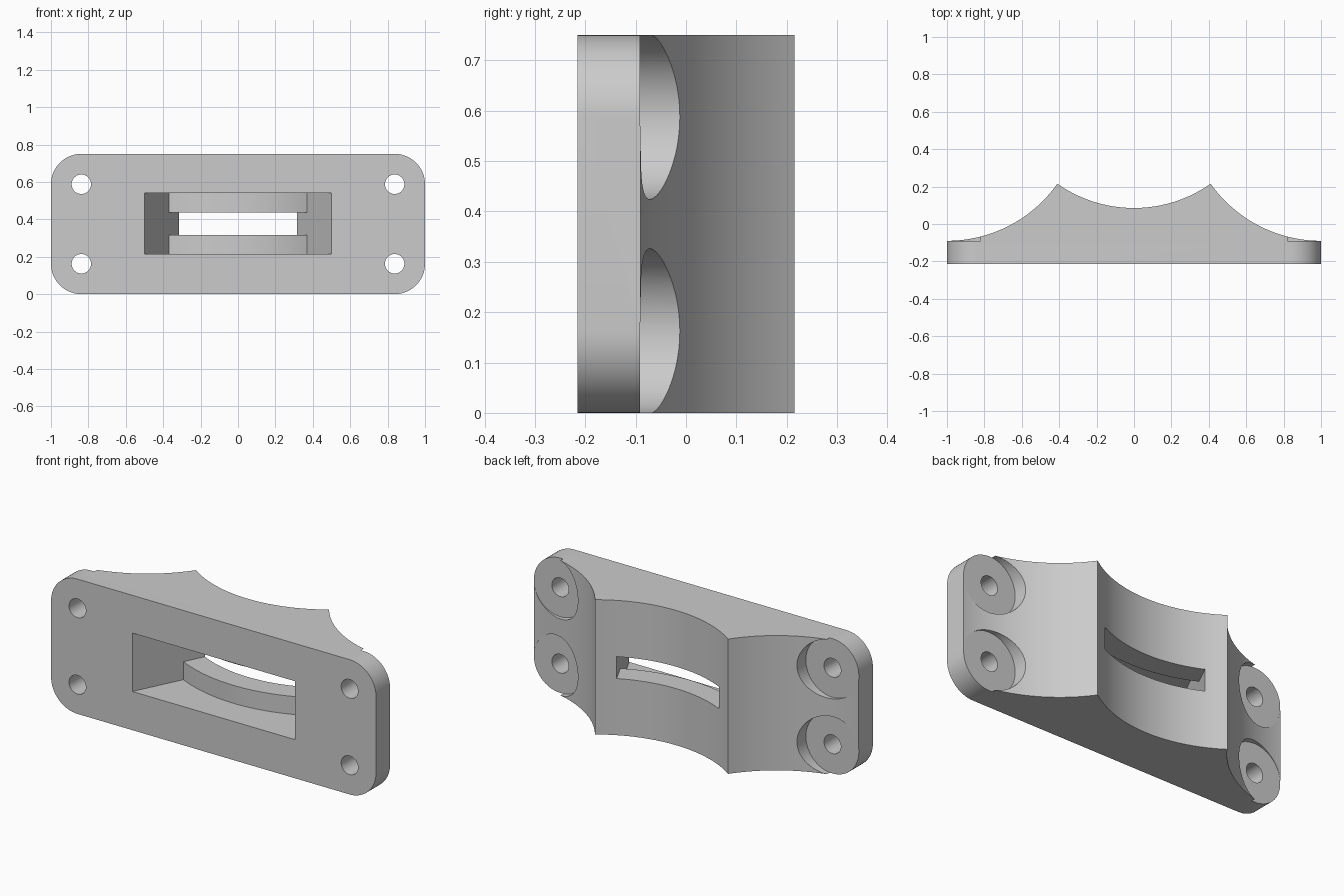
import bpy, bmesh, math
from mathutils import Vector

cube = bpy.data.objects.get("Cube")
if cube:
    bpy.data.objects.remove(cube, do_unlink=True)

HEIGHT, FRONT, FLANGE, PEAK_X, PEAK_Y = 0.75, -0.215, -0.09, 0.41, 0.215
CORNER = 0.1625
SADDLE_Y, SADDLE_R = 0.797, 0.7115      # cradle axis and radius
SIDE_R = 0.723                          # concave flank radius


def arc(cx, cy, r, a0, a1, n=48):
    return [(cx + r * math.cos(a0 + (a1 - a0) * i / n),
             cy + r * math.sin(a0 + (a1 - a0) * i / n)) for i in range(n + 1)]


def prism(name, outline, lo, hi, axis):
    """Extrude a 2D outline along z (outline is x, y) or y (outline is x, z)."""
    bm = bmesh.new()
    place = (lambda p: (p[0], p[1], lo)) if axis == "z" else (lambda p: (p[0], lo, p[1]))
    face = bm.faces.new([bm.verts.new(place(p)) for p in outline])
    new = bmesh.ops.extrude_face_region(bm, geom=[face])["geom"]
    step = Vector((0, 0, hi - lo)) if axis == "z" else Vector((0, hi - lo, 0))
    bmesh.ops.translate(bm, vec=step, verts=[v for v in new if isinstance(v, bmesh.types.BMVert)])
    bmesh.ops.recalc_face_normals(bm, faces=bm.faces)
    mesh = bpy.data.meshes.new(name)
    bm.to_mesh(mesh)
    bm.free()
    obj = bpy.data.objects.new(name, mesh)
    bpy.context.collection.objects.link(obj)
    return obj


def combine(target, tool, operation):
    mod = target.modifiers.new("cut", "BOOLEAN")
    mod.object, mod.operation, mod.solver = tool, operation, "EXACT"
    bpy.context.view_layer.objects.active = target
    bpy.ops.object.modifier_apply(modifier=mod.name)
    bpy.data.objects.remove(tool, do_unlink=True)


def wedge(name, r_in, r_out, lo, hi):
    """Sector with radial side walls about the cradle axis."""
    half = math.atan2(0.5, SADDLE_Y - FRONT)
    mid = -math.pi / 2
    outline = (arc(0, SADDLE_Y, r_in, mid - half, mid + half) +
               arc(0, SADDLE_Y, r_out, mid + half, mid - half, 8))
    return prism(name, outline, lo, hi, "z")


# Rounded mounting plate, deep enough to hold the whole body
plate = []
for cx, cz, quarter in ((1 - CORNER, HEIGHT - CORNER, 0), (CORNER - 1, HEIGHT - CORNER, 1),
                        (CORNER - 1, CORNER, 2), (1 - CORNER, CORNER, 3)):
    plate += arc(cx, cz, CORNER, quarter * math.pi / 2, (quarter + 1) * math.pi / 2, 16)
bracket = prism("saddle_bracket", plate, FRONT, 0.4, "y")

# Curved back profile: flank, cradle, flank
side_y = FLANGE + SIDE_R
peak = math.atan2(PEAK_Y - side_y, PEAK_X - 1)
right = arc(1, side_y, SIDE_R, -math.pi / 2, peak - (2 * math.pi if peak > 0 else 0), 40)
tilt = math.asin(PEAK_X / SADDLE_R)
cradle = arc(0, SADDLE_Y, SADDLE_R, -math.pi / 2 + tilt, -math.pi / 2 - tilt)
left = [(-x, y) for x, y in reversed(right)]
profile = [(1.1, -0.4), (1.1, FLANGE)] + right + cradle[1:-1] + left + [(-1.1, FLANGE), (-1.1, -0.4)]
combine(bracket, prism("profile_tool", profile, -0.1, HEIGHT + 0.1, "z"), "INTERSECT")

# Screw holes with flat counterbored seats on the back
for x in (CORNER - 1, 1 - CORNER):
    for z in (CORNER, HEIGHT - CORNER):
        for r, start in ((CORNER + 0.001, FLANGE - 0.001), (0.052, -0.4)):
            ring = arc(x, z, r, 0, 2 * math.pi, 64)[:-1]
            combine(bracket, prism("bore_tool", ring, start, 0.4, "y"), "DIFFERENCE")

# Front pocket with curved floor, and the narrower slot through to the cradle
combine(bracket, wedge("pocket_tool", 0.835, 1.3, 0.215, 0.54), "DIFFERENCE")
combine(bracket, wedge("slot_tool", 0.6, 1.25, 0.315, 0.437), "DIFFERENCE")

# Plain grey finish
grey = bpy.data.materials.new("plain_grey")
grey.use_nodes = True
colour = (0.6, 0.6, 0.6, 1)
grey.diffuse_color = colour
grey.node_tree.nodes["Principled BSDF"].inputs["Base Color"].default_value = colour
bracket.data.materials.clear()
bracket.data.materials.append(grey)
for poly in bracket.data.polygons:
    poly.material_index = 0

bpy.ops.object.select_all(action="DESELECT")
bracket.select_set(True)
bpy.context.view_layer.objects.active = bracket
bpy.ops.object.shade_smooth_by_angle(angle=math.radians(25))
